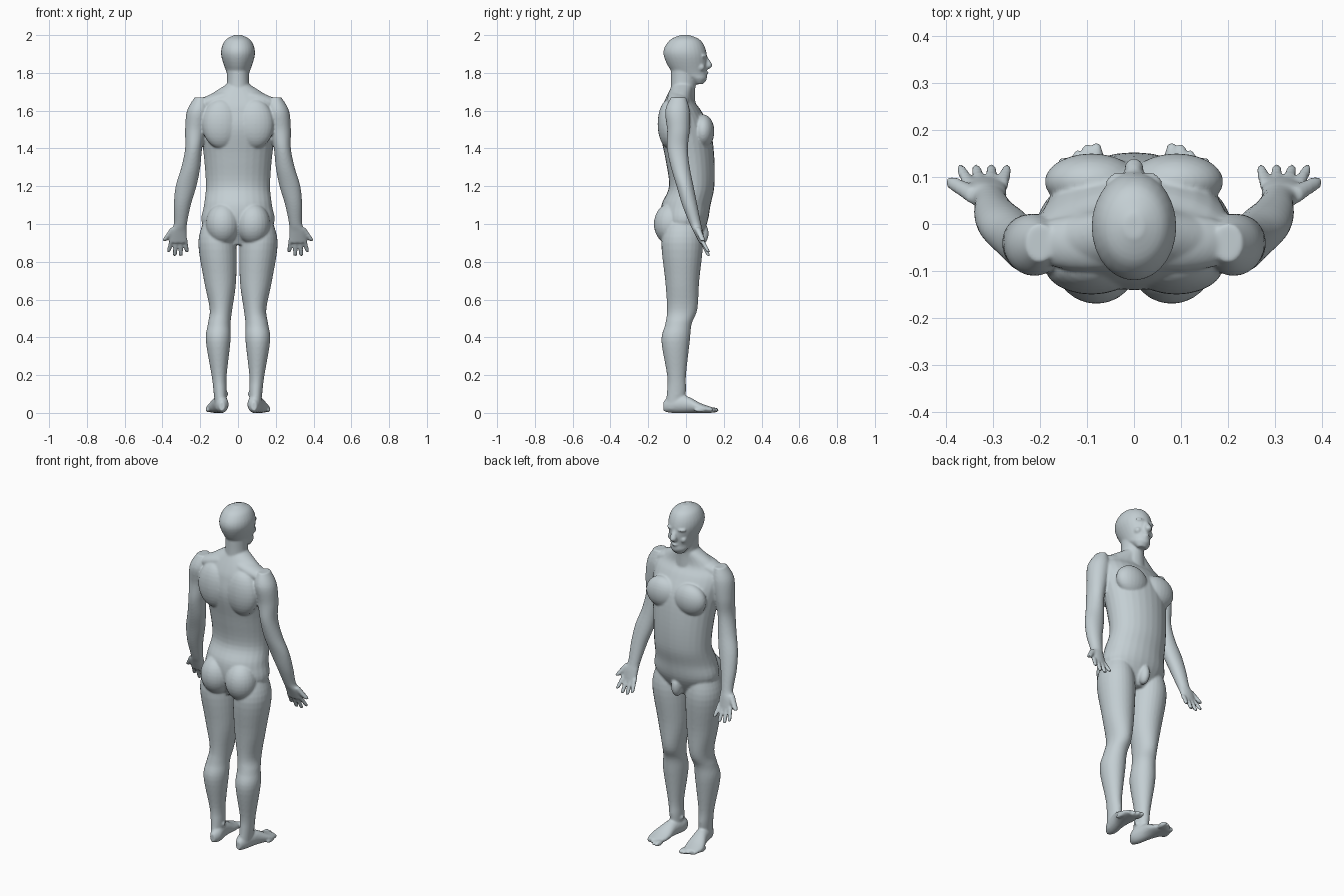
import bpy
import bmesh
import math
from mathutils import Matrix, Vector

start_cube = bpy.data.objects.get("Cube")
if start_cube:
    bpy.data.objects.remove(start_cube)

skin = bpy.data.materials.new("pale blue grey")
skin.use_nodes = True
skin_color = (.55, .62, .65, 1)
skin.diffuse_color = skin_color
skin.node_tree.nodes["Principled BSDF"].inputs["Base Color"].default_value = skin_color

bm = bmesh.new()
SEGMENTS = 28
STEPS = 5


def spline(before, a, b, after, t):
    """One value on a smooth curve running from a to b."""
    leave, arrive = (b - before) / 2, (after - a) / 2
    bend = 3 * (b - a) - 2 * leave - arrive
    twist = 2 * (a - b) + leave + arrive
    return a + t * (leave + t * (bend + t * twist))


def smooth_path(stations):
    """Fill in extra cross-sections between the given stations."""
    padded = [stations[0], *stations, stations[-1]]
    path = []
    for neighbours in zip(padded, padded[1:], padded[2:], padded[3:]):
        for step in range(STEPS):
            path.append([spline(*values, step / STEPS) for values in zip(*neighbours)])
    return path + [stations[-1]]


def loft(stations, side=1, along_y=False):
    """Closed rounded form through (position, inner, outer, near, far) sections."""
    rings = []
    for position, inner, outer, near, far in smooth_path(stations):
        ring = []
        for k in range(SEGMENTS):
            angle = math.tau * k / SEGMENTS
            x = (inner + outer) / 2 + (outer - inner) / 2 * math.cos(angle)
            across = (near + far) / 2 + (far - near) / 2 * math.sin(angle)
            y, z = (position, across) if along_y else (across, position)
            ring.append(bm.verts.new((x * side, y, z)))
        rings.append(ring)
    faces = [bm.faces.new(rings[0]), bm.faces.new(rings[-1])]
    for low, high in zip(rings, rings[1:]):
        for k in range(SEGMENTS):
            faces.append(bm.faces.new((low[k - 1], low[k], high[k], high[k - 1])))
    bmesh.ops.recalc_face_normals(bm, faces=faces)


def core(stations):
    """Loft centred on the body from (height, half width, back, front) sections."""
    loft([(height, -half, half, back, front) for height, half, back, front in stations])


def digit(root, tip, radius):
    """Tapered finger or thumb between two points."""
    sections = []
    for along, scale in ((0, 1), (.5, .9), (.9, .8), (1, .5)):
        center = Vector(root).lerp(Vector(tip), along)
        r = radius * scale
        sections.append((center.z, center.x - r, center.x + r, center.y - r, center.y + r))
    loft(sections, side)


def blob(center, radii, side=1, tilt=0):
    """Ellipsoid muscle or soft form, tilted about the y axis."""
    x, y, z = center
    place = (Matrix.Translation((x * side, y, z))
             @ Matrix.Rotation(tilt * side, 4, "Y")
             @ Matrix.Diagonal((*radii, 1)))
    bmesh.ops.create_uvsphere(bm, u_segments=24, v_segments=16, radius=1, matrix=place)


# Torso from crotch to neck
core([(.89, .1, -.08, .05), (1, .19, -.13, .11), (1.1, .18, -.13, .13),
      (1.2, .17, -.09, .15), (1.35, .18, -.11, .15), (1.5, .2, -.14, .13),
      (1.6, .21, -.13, .08), (1.66, .18, -.11, .04), (1.74, .06, -.07, .04)])

# Neck
core([(1.63, .08, -.09, .05), (1.73, .06, -.08, .05), (1.82, .06, -.08, .07)])

# Skull and jaw
core([(1.74, .03, .05, .09), (1.77, .05, 0, .11), (1.8, .06, -.07, .11),
      (1.9, .09, -.12, .11), (1.97, .07, -.09, .08), (2, .02, -.03, .02)])

# Nose
core([(1.82, .01, .1, .12), (1.84, .02, .1, .14), (1.89, .01, .09, .11)])

# Lips and chin
blob((0, .1, 1.8), (.02, .02, .01))
blob((0, .09, 1.77), (.03, .02, .02))

# Soft simplified groin
blob((0, .08, .95), (.03, .04, .06))

for side in (1, -1):
    # Brow and cheek, leaving an eye socket between them
    blob((.03, .09, 1.89), (.03, .02, .01), side)
    blob((.04, .08, 1.83), (.02, .02, .02), side)

    # Chest, shoulder blade, trapezius and buttock
    blob((.09, .09, 1.49), (.1, .06, .09), side)
    blob((.09, -.09, 1.53), (.1, .06, .13), side)
    blob((.1, -.04, 1.66), (.14, .06, .04), side, tilt=.3)
    blob((.08, -.08, 1), (.09, .09, .11), side)

    # Arm from shoulder down to the knuckles
    loft([(1.67, .17, .23, -.08, 0), (1.6, .15, .27, -.11, .02),
          (1.5, .17, .28, -.1, .02), (1.4, .19, .28, -.1, .01),
          (1.3, .2, .3, -.08, .02), (1.2, .22, .33, -.05, .04),
          (1.1, .25, .34, -.02, .06), (1, .27, .34, .02, .08),
          (.96, .27, .36, .04, .09), (.9, .27, .36, .07, .1)], side)

    # Four fingers fanned out, the middle pair longest, and the thumb
    for i in range(4):
        length = .09 if i in (1, 2) else .07
        digit((.28 + .023 * i, .08, .92), (.27 + .033 * i, .12, .92 - length), .013)
    digit((.34, .06, .98), (.39, .09, .91), .018)

    # Leg from hip to heel
    loft([(1.02, .04, .18, -.1, .07), (.9, .01, .21, -.13, .09),
          (.7, .01, .18, -.11, .07), (.55, .03, .15, -.1, .06),
          (.47, .04, .16, -.11, .03), (.38, .04, .17, -.13, .02),
          (.2, .06, .14, -.1, 0), (.12, .06, .13, -.1, 0),
          (.02, .06, .12, -.11, -.01)], side)

    # Ankle bones
    blob((.09, -.05, .1), (.04, .02, .02), side)

    # Foot from heel to ball
    loft([(-.12, .07, .1, .01, .06), (-.08, .05, .12, 0, .09), (0, .06, .14, 0, .09),
          (.08, .06, .17, 0, .05), (.14, .08, .16, 0, .03)], side, along_y=True)

    # Toes, shrinking outward from the big toe
    for i in range(5):
        thick = .015 - .001 * i
        blob((.08 + .02 * i, .14 - .004 * i * i, .015), (thick, .035, thick), side)

# Fuse all forms into one continuous skin
mesh = bpy.data.meshes.new("body")
bm.to_mesh(mesh)
bm.free()
body = bpy.data.objects.new("body", mesh)
bpy.context.collection.objects.link(body)
mesh.materials.append(skin)

fuse = body.modifiers.new("fuse", "REMESH")
fuse.mode = "VOXEL"
fuse.voxel_size = .006
fuse.use_smooth_shade = True
relax = body.modifiers.new("relax", "SMOOTH")
relax.factor = .5
relax.iterations = 4
